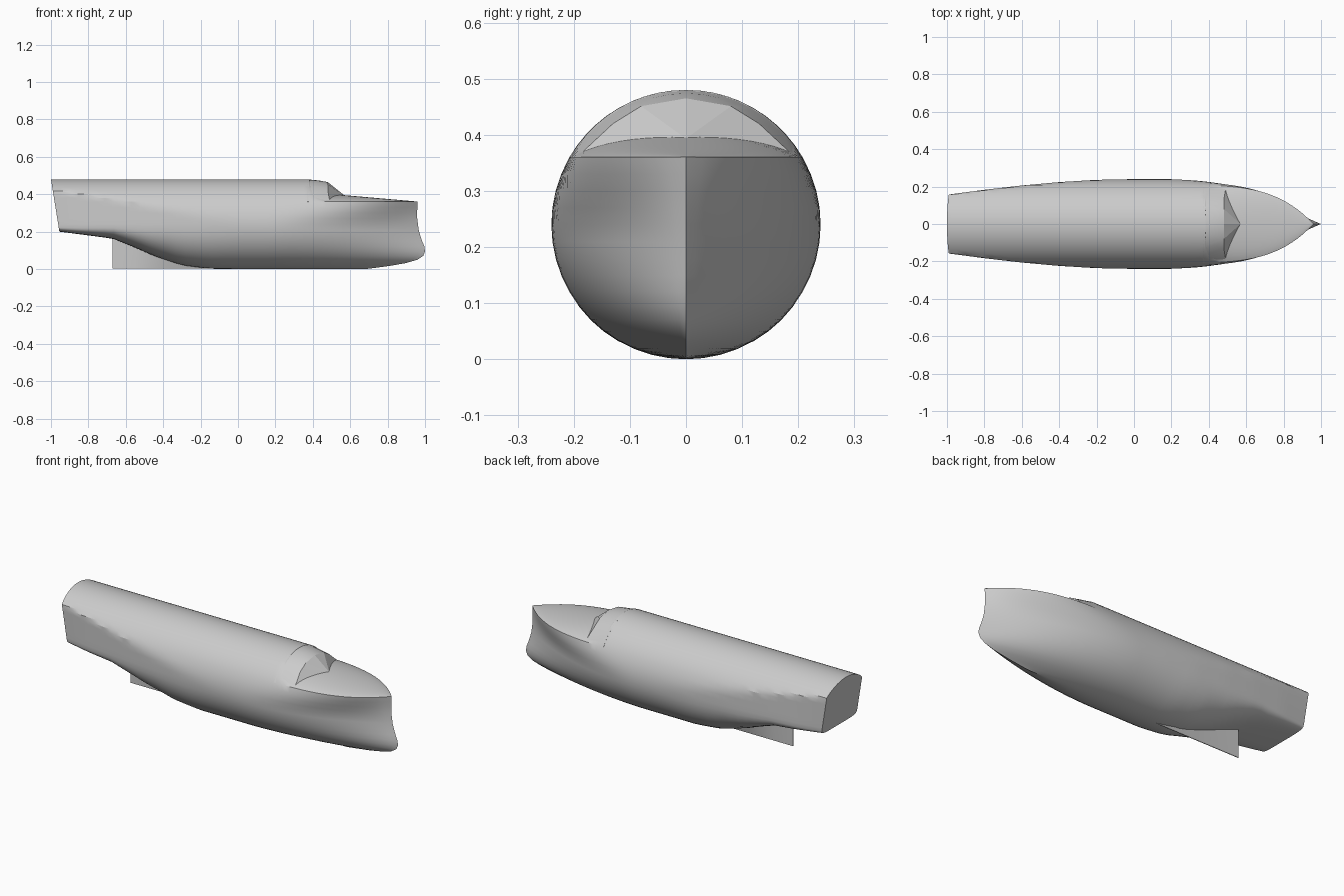
import bpy, bmesh, math

cube = bpy.data.objects.get("Cube")
if cube:
    bpy.data.objects.remove(cube)

paint = bpy.data.materials.new("hull grey")
paint.use_nodes = True
grey = (0.6, 0.6, 0.6, 1)
paint.diffuse_color = grey
paint.node_tree.nodes["Principled BSDF"].inputs["Base Color"].default_value = grey

R = 0.24          # radius of the round midship section
KNUCKLE = 0.36    # height of the foredeck edge
X0 = 0.15         # where the bow taper starts


def lerp(table, v):
    """Piecewise linear lookup in a list of (key, value) pairs."""
    if v <= table[0][0]:
        return table[0][1]
    for (a, p), (b, q) in zip(table, table[1:]):
        if v <= b:
            return p + (q - p) * (v - a) / (b - a)
    return table[-1][1]


def finish(bm, name, angle):
    bmesh.ops.remove_doubles(bm, verts=bm.verts, dist=0.0004)
    bmesh.ops.recalc_face_normals(bm, faces=bm.faces)
    mesh = bpy.data.meshes.new(name)
    bm.to_mesh(mesh)
    bm.free()
    mesh.materials.append(paint)
    obj = bpy.data.objects.new(name, mesh)
    bpy.context.collection.objects.link(obj)
    bpy.ops.object.select_all(action='DESELECT')
    obj.select_set(True)
    bpy.context.view_layer.objects.active = obj
    bpy.ops.object.shade_smooth_by_angle(angle=math.radians(angle))
    return obj


# Hull lines: keel height, half width, bilge squareness, stem, waterline fullness, centreline top
keel = [(-1, .2), (-.8, .18), (-.67, .163), (-.55, .115), (-.45, .07), (-.3, .02), (-.15, .002), (0, 0)]
width = [(-1, .158), (-.8, .183), (-.6, .206), (-.4, .224), (-.2, .236), (0, R)]
square = [(-1, 5), (-.67, 3), (-.4, 2.2), (0, 2)]
stem = [(0, .68), (.015, .8), (.03, .89), (.05, .96), (.07, .99), (.095, 1), (.12, .997),
        (.16, .98), (.21, .966), (.28, .957), (.36, .96)]
fullness = [(0, 1.8), (.1, 1.9), (.24, 2.1), (.3, 2.8), (.36, 4.2)]
top = [(.385, .48), (.47, .402), (.57, .395), (.96, .361)]

LOW, UP = 12, 10
phi0 = math.asin((KNUCKLE - R) / R)
low_angles = [math.pi / 2 * i / LOW for i in range(LOW + 1)]
side_levels = [.27, .3, .33, .36]
up_angles = [phi0 + (math.pi / 2 - phi0) * (i + 1) / UP for i in range(UP)]


def chord(z):
    return math.sqrt(max(0, R * R - (z - R) ** 2))


def aft_section(x):
    zb, w, e = lerp(keel, x), lerp(width, x), 2 / lerp(square, x)
    pts = [(w * math.sin(a) ** e, R - (R - zb) * abs(math.cos(a)) ** e) for a in low_angles]
    pts += [(min(w, chord(z)), z) for z in side_levels]
    pts += [(min(w, R * math.cos(a)), R + R * math.sin(a)) for a in up_angles]
    # the transom leans forward towards its foot
    lean = max(0, (-.8 - x) / .2)
    return [(x + lean * .045 * (2 * R - z) / .28, y, z) for y, z in pts]


def bow_section(t):
    pts = []
    for z in [R - R * math.cos(a) for a in low_angles] + side_levels:
        pts.append((X0 + (lerp(stem, z) - X0) * t, chord(z) * (1 - t ** lerp(fullness, z)), z))
    x, edge, _ = pts[-1]
    rise = lerp(top, x) - KNUCKLE
    for a in up_angles:
        s = (math.sin(a) - math.sin(phi0)) / (1 - math.sin(phi0))
        pts.append((x, edge * math.cos(a) / math.cos(phi0), KNUCKLE + rise * s))
    return pts


# Hull, lofted through sections from stern to stem
sections = [aft_section(-1 + (1 + X0) * i / 24) for i in range(24)]
sections += [bow_section(i / 28) for i in range(29)]
bm = bmesh.new()
rings = []
for half in sections:
    loop = half + [(x, -y, z) for x, y, z in half[-2:0:-1]]
    rings.append([bm.verts.new(p) for p in loop])
n = len(rings[0])
for a, b in zip(rings, rings[1:]):
    for j in range(n):
        k = (j + 1) % n
        bm.faces.new((a[j], a[k], b[k], b[j]))
bm.faces.new(rings[0])
finish(bm, "hull", 25)

# Faceted front of the covered deck, pointing forward
outline = [(.48, 0, .465), (.48, .08, .451), (.48, .13, .42), (.49, .188, .366),
           (.44, .2, .36), (.57, 0, .393)]
points = {(x, s * y, z) for x, y, z in outline for s in (1, -1)}
for i in range(17):
    a = phi0 + (math.pi - 2 * phi0) * i / 16
    points.add((.37, R * math.cos(a), R + R * math.sin(a)))
    # rounded shoulder between the cylinder and the facets
    points.add((.43, .232 * math.cos(a) * .96, R + .234 * math.sin(a)))
bm = bmesh.new()
verts = [bm.verts.new(p) for p in sorted(points)]
res = bmesh.ops.convex_hull(bm, input=verts)
loose = [v for v in bm.verts if not v.link_faces]
bmesh.ops.delete(bm, geom=loose, context='VERTS')
finish(bm, "deckhouse_front", 12)

# Skeg: a thin wedge under the stern that widens into the hull
bm = bmesh.new()
lower, upper = [], []
for x, thick, z in [(-.67, .002, .17), (-.55, .008, .14), (-.4, .02, .08), (-.1, .03, .03)]:
    lower.append([bm.verts.new((x, s * .002, .002)) for s in (1, -1)])
    upper.append([bm.verts.new((x, s * thick, z)) for s in (1, -1)])
for i in range(3):
    for s in (0, 1):
        bm.faces.new((lower[i][s], lower[i + 1][s], upper[i + 1][s], upper[i][s]))
    for row in (lower, upper):
        bm.faces.new((row[i][0], row[i + 1][0], row[i + 1][1], row[i][1]))
for i in (0, 3):
    bm.faces.new((lower[i][0], upper[i][0], upper[i][1], lower[i][1]))
finish(bm, "skeg", 20)
